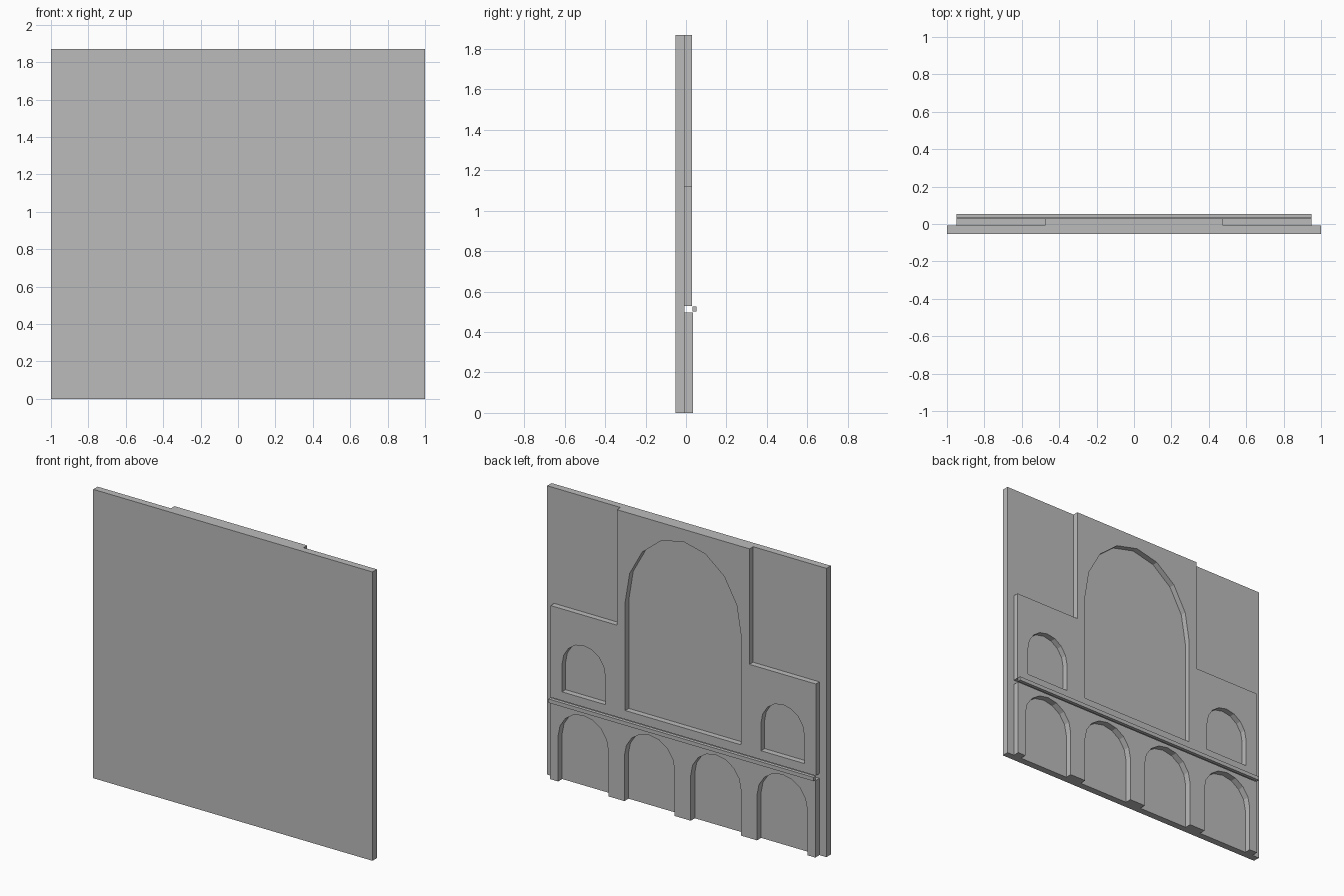
import bpy, math

if "Cube" in bpy.data.objects:
    bpy.data.objects.remove(bpy.data.objects["Cube"])

stone = bpy.data.materials.new("grey_stone")
stone.diffuse_color = (0.5, 0.5, 0.5, 1)
stone.use_nodes = True
stone.node_tree.nodes["Principled BSDF"].inputs["Base Color"].default_value = stone.diffuse_color


def arch(cx, half, bottom, spring, top, n=8):
    """Arched outline from the bottom right corner round to the bottom left."""
    pts = [(cx + half, bottom)]
    for i in range(n + 1):
        a = math.pi * i / n
        pts.append((cx + half * math.cos(a), spring + (top - spring) * math.sin(a)))
    pts.append((cx - half, bottom))
    return pts


def panel(name, loops, y0, y1):
    """Extrude x-z outlines (first is the border, the rest are holes) from y0 to y1."""
    cu = bpy.data.curves.new(name, 'CURVE')
    cu.dimensions = '2D'
    cu.fill_mode = 'BOTH'
    cu.extrude = (y1 - y0) / 2
    for pts in loops:
        s = cu.splines.new('POLY')
        s.points.add(len(pts) - 1)
        for p, (x, z) in zip(s.points, pts):
            p.co = (x, z, 0, 1)
        s.use_cyclic_u = True
    ob = bpy.data.objects.new(name, cu)
    bpy.context.collection.objects.link(ob)
    ob.location.y = (y0 + y1) / 2
    ob.rotation_euler.x = math.pi / 2
    bpy.ops.object.select_all(action='DESELECT')
    ob.select_set(True)
    bpy.context.view_layer.objects.active = ob
    bpy.ops.object.convert(target='MESH')
    ob = bpy.context.object
    ob.data.materials.clear()
    ob.data.materials.append(stone)
    bpy.ops.object.shade_flat()
    return ob


def rect(x, z0, z1):
    return [(-x, z0), (x, z0), (x, z1), (-x, z1)]


# Plain backing wall
panel("backing_wall", [rect(1, 0, 1.87)], -0.053, -0.008)

# Upper facade: tall centre, low shoulders, one large and two small niches
outline = [(-0.95, 0.528), (0.95, 0.528), (0.95, 1.122), (0.475, 1.122),
           (0.475, 1.87), (-0.475, 1.87), (-0.475, 1.122), (-0.95, 1.122)]
niches = [arch(0, 0.415, 0.585, 1.29, 1.79)]
niches += [arch(s * 0.7125, 0.155, 0.585, 0.765, 0.925) for s in (-1, 1)]
panel("upper_facade", [outline] + niches, -0.008, 0.029)

# Lower arcade: four arches open to the ground
outline = [(0.95, 0)]
for cx in (0.7125, 0.2375, -0.2375, -0.7125):
    outline += arch(cx, 0.18, 0, 0.295, 0.475)
outline += [(-0.95, 0), (-0.95, 0.4975), (0.95, 0.4975)]
panel("lower_arcade", [outline], -0.008, 0.034)

# Thin string course between the storeys
panel("string_course", [rect(0.95, 0.502, 0.527)], 0.031, 0.053)
